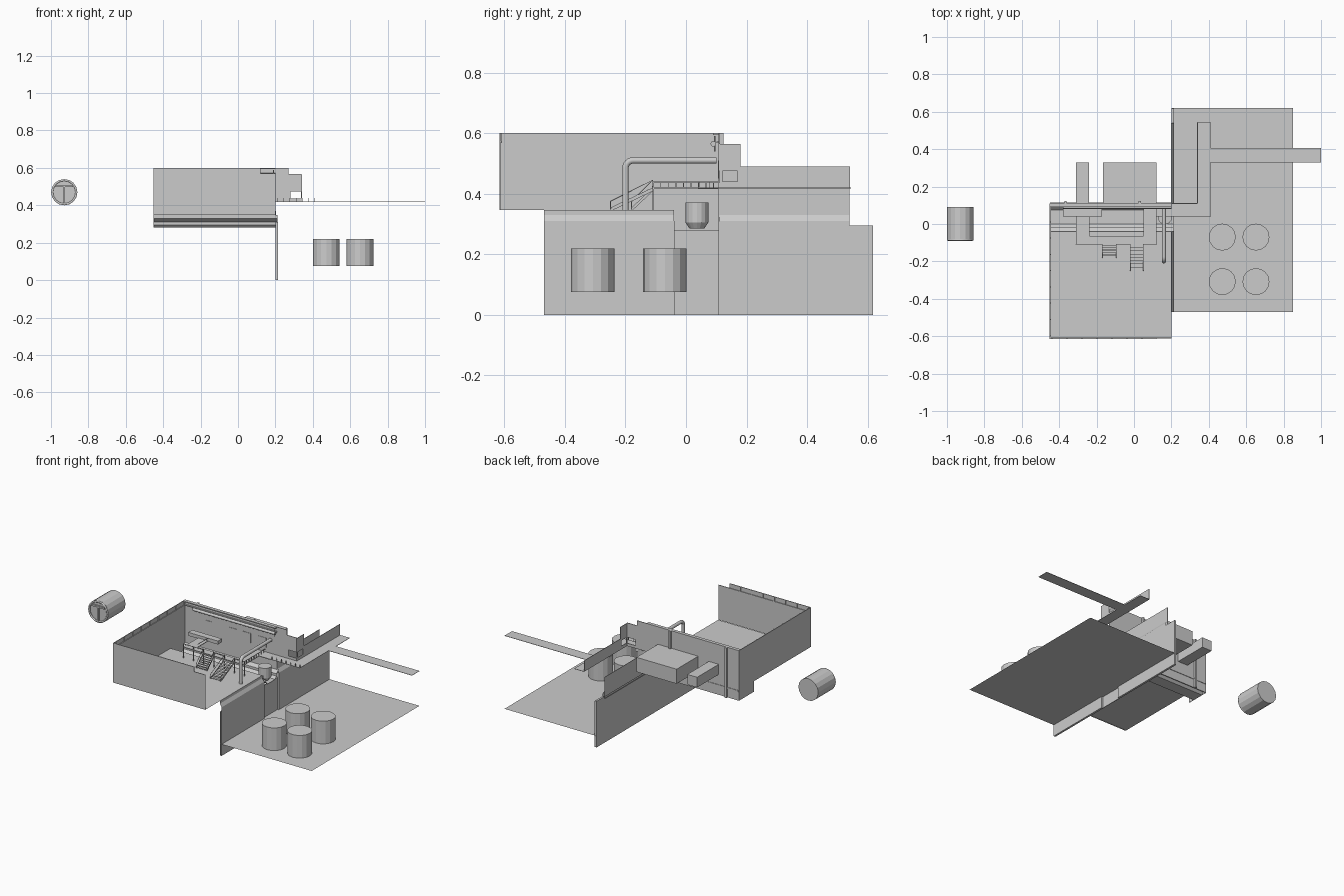
import bpy, bmesh, math
from mathutils import Vector, Matrix


def finish(name, bm):
    bmesh.ops.recalc_face_normals(bm, faces=bm.faces)
    me = bpy.data.meshes.new(name)
    bm.to_mesh(me)
    bm.free()
    ob = bpy.data.objects.new(name, me)
    bpy.context.collection.objects.link(ob)
    return ob


def boxes(name, *specs):
    """Each spec is x0, x1, y0, y1, z0, z1."""
    bm = bmesh.new()
    for x0, x1, y0, y1, z0, z1 in specs:
        m = Matrix.Translation(((x0 + x1) / 2, (y0 + y1) / 2, (z0 + z1) / 2)) @ \
            Matrix.Diagonal((x1 - x0, y1 - y0, z1 - z0, 1))
        bmesh.ops.create_cube(bm, size=1, matrix=m)
    return finish(name, bm)


def cylinder(name, centre, r, h, axis='Z', r2=None, seg=16):
    bm = bmesh.new()
    rot = Matrix.Rotation(math.pi / 2, 4, 'X') if axis == 'Y' else Matrix()
    bmesh.ops.create_cone(bm, cap_ends=True, segments=seg, radius1=r, radius2=r2 or r,
                          depth=h, matrix=Matrix.Translation(centre) @ rot)
    return finish(name, bm)


def sheet(name, points, offset):
    """Sweep an open profile along one straight offset."""
    bm = bmesh.new()
    a = [bm.verts.new(p) for p in points]
    b = [bm.verts.new(Vector(p) + Vector(offset)) for p in points]
    for i in range(len(a) - 1):
        bm.faces.new((a[i], a[i + 1], b[i + 1], b[i]))
    return finish(name, bm)


def pipe(name, points, r, res=3, closed=False):
    cu = bpy.data.curves.new(name, 'CURVE')
    cu.dimensions = '3D'
    cu.bevel_depth, cu.bevel_resolution, cu.use_fill_caps = r, res, True
    sp = cu.splines.new('POLY')
    sp.points.add(len(points) - 1)
    sp.use_cyclic_u = closed
    for p, q in zip(sp.points, points):
        p.co = (*q, 1)
    ob = bpy.data.objects.new(name, cu)
    bpy.context.collection.objects.link(ob)
    return ob


# Lower yard and the tanks standing on it
sheet("yard_floor", [(0.2, -0.47, 0.074), (0.85, -0.47, 0.074)], (0, 1.09, 0))
for i, (x, y) in enumerate((x, y) for x in (0.472, 0.652) for y in (-0.07, -0.308)):
    cylinder(f"yard_tank_{i + 1}", (x, y, 0.147), 0.072, 0.145)

# Retaining wall with a sloping cap, a recess and the raised back bank
cap = [(0.2, 0), (0.213, 0), (0.213, 0.31), (0.2, 0.33), (0.2, 0.347)]
sheet("retaining_wall_front", [(x, -0.47, z) for x, z in cap], (0, 0.43, 0))
sheet("retaining_wall_back", [(x, 0.11, z) for x, z in cap], (0, 0.43, 0))
boxes("retaining_wall_core", (0.2, 0.204, -0.47, 0.615, 0, 0.28),
      (0.2, 0.213, 0.54, 0.618, 0, 0.295), (0.2, 0.213, -0.042, -0.038, 0, 0.31),
      (0.2, 0.213, 0.108, 0.112, 0, 0.31))
boxes("bank_panel", (0.197, 0.2, 0.11, 0.54, 0.295, 0.42))

# Hall floor and drain channel
sheet("hall_floor", [(-0.45, -0.61, 0.347), (0.2, -0.61, 0.347)], (0, 0.57, 0))
channel = [(-0.04, 0.347), (-0.04, 0.33), (-0.015, 0.31), (-0.015, 0.295), (0, 0.28),
           (0.075, 0.28), (0.09, 0.295), (0.09, 0.31), (0.11, 0.33)]
sheet("drain_channel", [(-0.45, y, z) for y, z in channel], (0.66, 0, 0))
boxes("channel_end", (-0.453, -0.45, -0.04, 0.11, 0.28, 0.35))

# Hall walls
boxes("left_wall", (-0.453, -0.449, -0.615, 0.11, 0.347, 0.6))
boxes("front_wall", (-0.45, 0.2, -0.616, -0.612, 0.347, 0.57),
      (-0.45, 0.12, -0.616, -0.612, 0.57, 0.6))
boxes("back_wall", (-0.45, 0.2, 0.108, 0.112, 0.28, 0.6),
      (0.2, 0.27, 0.108, 0.112, 0.42, 0.6), (0.27, 0.34, 0.108, 0.112, 0.475, 0.567),
      (0.27, 0.28, 0.108, 0.112, 0.42, 0.475), (0.28, 0.34, 0.108, 0.112, 0.42, 0.437))
boxes("back_wall_posts", *[(x, x + 0.012, 0.112, 0.124, 0.28, 0.6) for x in (-0.372, 0.025)],
      (-0.45, 0.2, 0.112, 0.115, 0.335, 0.345))

# Upper trim, divided into window bays
ribs = [(-0.449, -0.445, -0.6 + i * 0.087, -0.595 + i * 0.087, 0.57, 0.6) for i in range(9)]
boxes("left_trim", (-0.449, -0.445, -0.612, 0.108, 0.567, 0.572), *ribs)
boxes("front_trim", (-0.449, 0.12, -0.612, -0.608, 0.567, 0.572),
      *[(-0.44 + i * 0.08, -0.435 + i * 0.08, -0.612, -0.608, 0.57, 0.6) for i in range(7)])
boxes("back_trim", (-0.449, 0.2, 0.1, 0.108, 0.567, 0.573),
      (-0.449, 0.2, 0.09, 0.108, 0.594, 0.6))

# Rear annexes and inner window panels
boxes("rear_annexes", (-0.165, 0.12, 0.112, 0.33, 0.395, 0.488),
      (-0.31, -0.24, 0.112, 0.33, 0.41, 0.475))
boxes("back_windows", *[(x, x + 0.055, 0.1055, 0.108, 0.45, 0.51)
                        for x in (-0.31, -0.14, -0.04, 0.07)])

# Outer walkway with branch and screens
boxes("outer_walkway", (0.2, 0.41, 0.04, 0.11, 0.418, 0.42),
      (0.34, 0.41, 0.11, 0.545, 0.418, 0.42), (0.41, 1.0, 0.33, 0.405, 0.418, 0.42))
boxes("walkway_screen", (0.338, 0.341, 0.18, 0.542, 0.42, 0.49),
      (0.338, 0.341, 0.11, 0.18, 0.475, 0.565), (0.338, 0.341, 0.11, 0.12, 0.42, 0.475),
      (0.338, 0.341, 0.17, 0.18, 0.42, 0.475), (0.338, 0.341, 0.12, 0.17, 0.42, 0.44))
boxes("walkway_railing", *[(0.21 + i * 0.033, 0.213 + i * 0.033, 0.041, 0.044, 0.42, 0.44)
                           for i in range(7)])

# Inner platform with legs, railing and a long cabinet at the back
xs = (-0.31, -0.24, -0.17, -0.095, -0.02, 0.05, 0.09, 0.12)
boxes("inner_platform", (-0.24, 0.12, -0.11, -0.065, 0.416, 0.42),
      (-0.31, -0.24, -0.11, 0.04, 0.416, 0.42), (0.05, 0.12, -0.11, 0.108, 0.416, 0.42),
      (0.12, 0.2, 0.04, 0.108, 0.416, 0.42))
boxes("platform_legs", *[(x - 0.002, x + 0.002, -0.11, -0.106, 0.347, 0.44) for x in xs])
boxes("platform_rail", (-0.31, -0.17, -0.11, -0.107, 0.437, 0.44),
      (-0.095, -0.02, -0.11, -0.107, 0.437, 0.44), (0.05, 0.12, -0.11, -0.107, 0.437, 0.44),
      (-0.24, -0.237, -0.065, 0.04, 0.437, 0.44), (0.117, 0.12, -0.11, 0.105, 0.437, 0.44),
      *[(0.117, 0.12, y / 1000, y / 1000 + 0.003, 0.42, 0.44) for y in range(-85, 100, 25)])
boxes("wall_cabinet", (-0.38, -0.17, 0.04, 0.08, 0.415, 0.437))


# Stairs with slanted strings and handrails
def stair(name, x0, x1, y_end, z_end):
    n = 8
    boxes(name + "_treads", *[(x0, x1, -0.11 + (y_end + 0.11) * (i + 1) / n,
                               -0.11 + (y_end + 0.11) * i / n,
                               0.418 + (z_end - 0.418) * (i + 0.5) / n - 0.002,
                               0.418 + (z_end - 0.418) * (i + 0.5) / n) for i in range(n)])
    for side, x in (("left", x0), ("right", x1)):
        sheet(f"{name}_{side}_string", [(x, -0.11, 0.42), (x, y_end, z_end + 0.004)], (0, 0, -0.012))
        pipe(f"{name}_{side}_rail", [(x, -0.11, 0.42), (x, -0.11, 0.445),
                                     (x, y_end, z_end + 0.025), (x, y_end, z_end)], 0.002, 1)


stair("right_stair", -0.02, 0.05, -0.25, 0.35)
stair("left_stair", -0.17, -0.095, -0.18, 0.35)

# Pipework
bend = [(0.16, -0.175 - 0.025 * math.cos(a), 0.485 + 0.025 * math.sin(a))
        for a in (i * math.pi / 12 for i in range(7))]
pipe("large_pipe", [(0.16, -0.2, 0.347)] + bend + [(0.16, 0.1, 0.51)], 0.011)
pipe("wall_pipe", [(-0.38, 0.09, 0.565), (0.2, 0.09, 0.565)], 0.009)
pipe("wall_pipe_drop", [(0.19, 0.095, 0.59), (0.19, 0.095, 0.54)], 0.003, 1)

# Barrel standing in the channel
cylinder("channel_barrel", (0.165, 0.036, 0.338), 0.038, 0.065)
cylinder("channel_barrel_base", (0.165, 0.036, 0.295), 0.024, 0.021, r2=0.038)

# Separate sideways tank with a rim ring and T-shaped front brace
cylinder("side_tank", (-0.929, 0.005, 0.47), 0.07, 0.171, 'Y')
ring = [(-0.929 + 0.065 * math.cos(a), -0.084, 0.47 + 0.065 * math.sin(a))
        for a in (i * math.pi / 8 for i in range(16))]
pipe("side_tank_rim", ring, 0.006, 1, True)
boxes("side_tank_brace", (-0.975, -0.883, -0.091, -0.08, 0.498, 0.508),
      (-0.934, -0.924, -0.091, -0.08, 0.408, 0.498))
